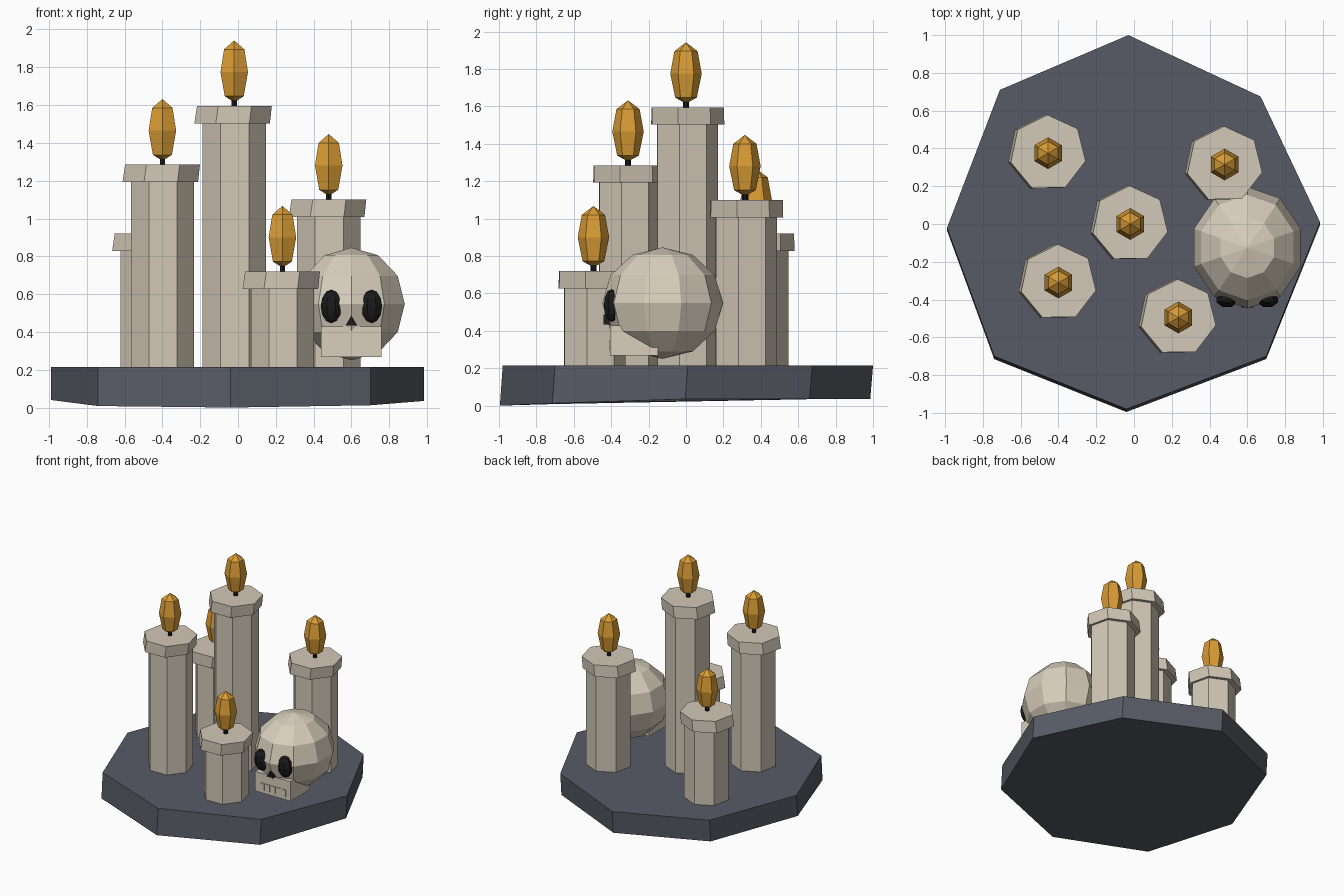
import bpy, bmesh, math

if "Cube" in bpy.data.objects:
    bpy.data.objects.remove(bpy.data.objects["Cube"])


def material(name, r, g, b):
    m = bpy.data.materials.new(name)
    lin = [((c / 255 + 0.055) / 1.055) ** 2.4 for c in (r, g, b)]
    m.diffuse_color = (*lin, 1)
    m.use_nodes = True
    m.node_tree.nodes["Principled BSDF"].inputs["Base Color"].default_value = m.diffuse_color
    return m


WAX = material("candle wax", 210, 201, 183)
BONE = material("bone", 216, 207, 188)
FLAME = material("flame orange", 218, 156, 52)
BLACK = material("charcoal black", 26, 26, 28)
STONE = material("slate grey", 87, 91, 101)


def finish(name, bm, mat):
    bmesh.ops.recalc_face_normals(bm, faces=bm.faces)
    me = bpy.data.meshes.new(name)
    bm.to_mesh(me)
    bm.free()
    me.materials.append(mat)
    ob = bpy.data.objects.new(name, me)
    bpy.context.collection.objects.link(ob)
    return ob


def lathe(name, profile, n, center, mat, turn=90, scale=(1, 1, 1)):
    """Faceted solid from (radius, z, x shift) rings; radius 0 is a point."""
    bm = bmesh.new()
    rings = []
    for r, z, *shift in profile:
        dx = shift[0] if shift else 0
        ring = []
        for i in range(1 if r == 0 else n):
            a = math.radians(turn) + math.tau * i / n
            ring.append(bm.verts.new((center[0] + scale[0] * (r * math.cos(a) + dx),
                                      center[1] + scale[1] * r * math.sin(a),
                                      center[2] + scale[2] * z)))
        rings.append(ring)
    for a, b in zip(rings, rings[1:]):
        for i in range(n):
            j = (i + 1) % n
            quad = [a[i % len(a)], a[j % len(a)], b[j % len(b)], b[i % len(b)]]
            bm.faces.new(list(dict.fromkeys(quad)))
    for end in (rings[0], rings[-1]):
        if len(end) > 1:
            bm.faces.new(end)
    return finish(name, bm, mat)


def box(name, lo, hi, mat):
    bm = bmesh.new()
    bmesh.ops.create_cube(bm, size=1)
    for v in bm.verts:
        v.co = [lo[k] if v.co[k] < 0 else hi[k] for k in range(3)]
    return finish(name, bm, mat)


def ball(rings):
    """Unit sphere profile."""
    prof = [(0, -1)]
    for k in range(1, rings):
        a = math.pi * k / rings
        prof.append((math.sin(a), -math.cos(a)))
    return prof + [(0, 1)]


# Stone slab: uneven octagon (x, y, underside z)
corners = [(-0.03, 1.0, 0.035), (-0.71, 0.71, 0.035), (-0.99, -0.02, 0.04),
           (-0.74, -0.70, 0.008), (-0.04, -0.98, 0.0), (0.70, -0.70, 0.012),
           (0.985, 0.01, 0.035), (0.67, 0.675, 0.035)]
bm = bmesh.new()
top = [bm.verts.new((x, y, 0.215)) for x, y, z in corners]
low = [bm.verts.new((x, y - 0.015, z)) for x, y, z in corners]
bm.faces.new(top)
bm.faces.new(low)
for i in range(8):
    j = (i + 1) % 8
    bm.faces.new((top[i], low[i], low[j], top[j]))
finish("stone_base", bm, STONE)

# Candles: x, y, top height
candles = [(-0.02, 0.0, 1.595), (-0.40, -0.31, 1.285), (0.48, 0.315, 1.10),
           (0.235, -0.495, 0.72), (-0.455, 0.375, 0.92)]
for k, (x, y, h) in enumerate(candles, 1):
    lathe(f"candle_body_{k}", [(0.172, 0.21), (0.172, h - 0.05)], 7, (x, y, 0), WAX, 91)
    lathe(f"candle_cap_{k}", [(0.205, h - 0.093, -0.012), (0.203, h, 0)], 7, (x, y, 0), WAX, 91)
    lathe(f"wick_{k}", [(0.016, -0.01), (0.016, 0.05)], 6, (x, y, h), BLACK)
    lathe(f"flame_{k}", [(0, 0.02), (0.058, 0.052), (0.084, 0.18),
                         (0.062, 0.30), (0, 0.347)], 6, (x, y, h), FLAME)

# Skull
SX = 0.60
lathe("skull", ball(6), 10, (SX, -0.125, 0.548), BONE, scale=(0.297, 0.322, 0.298))
box("jaw", (SX - 0.16, -0.405, 0.267), (SX + 0.16, -0.15, 0.428), BONE)
for i in range(5):
    cx = SX + 0.005 + (i - 2) * 0.049
    box(f"tooth_{i + 1}", (cx - 0.018, -0.411, 0.295), (cx + 0.018, -0.403, 0.35), BONE)
for side, name in ((-1, "left_eye_socket"), (1, "right_eye_socket")):
    lathe(name, ball(6), 8, (SX + side * 0.107, -0.398, 0.535), BLACK,
          turn=22.5, scale=(0.06, 0.045, 0.088))

# Nose hole: small triangular wedge
bm = bmesh.new()
tri = [(-0.03, 0.435), (0.03, 0.435), (0, 0.487)]
front, back = [[bm.verts.new((SX + x, y, z)) for x, z in tri] for y in (-0.442, -0.37)]
bm.faces.new(front)
bm.faces.new(back)
for i in range(3):
    j = (i + 1) % 3
    bm.faces.new((front[i], front[j], back[j], back[i]))
finish("nose_hole", bm, BLACK)
